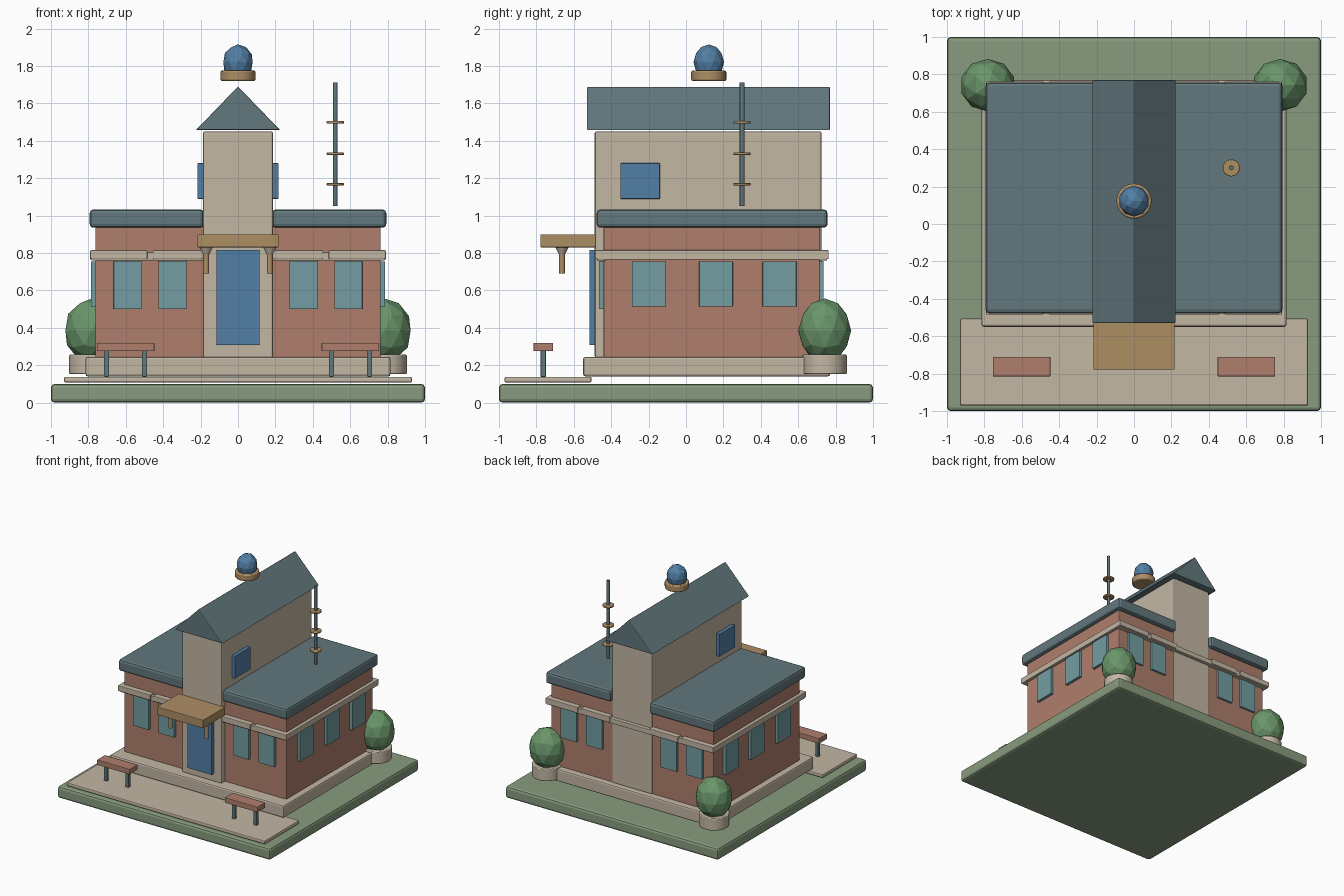
import bpy, bmesh
from mathutils import Matrix, Vector

cube = bpy.data.objects.get("Cube")
if cube:
    bpy.data.objects.remove(cube, do_unlink=True)


def material(name, r, g, b):
    lin = [((c / 255 + 0.055) / 1.055) ** 2.4 for c in (r, g, b)] + [1.0]
    m = bpy.data.materials.new(name)
    m.use_nodes = True
    m.diffuse_color = lin
    m.node_tree.nodes["Principled BSDF"].inputs["Base Color"].default_value = lin
    return m


GRASS = material("grass green", 136, 156, 126)
STONE = material("pale stone", 195, 183, 164)
BRICK = material("brick red", 175, 127, 109)
SLATE = material("slate roof", 98, 120, 125)
BLUE = material("door blue", 82, 127, 165)
GLASS = material("window teal", 115, 157, 162)
WOOD = material("light wood", 173, 142, 100)
LEAF = material("leaf green", 106, 150, 106)


def finish(name, bm, mat, bevel=0.0, segments=2, smooth=False):
    mesh = bpy.data.meshes.new(name)
    bmesh.ops.recalc_face_normals(bm, faces=bm.faces)
    bm.to_mesh(mesh)
    bm.free()
    mesh.materials.append(mat)
    ob = bpy.data.objects.new(name, mesh)
    bpy.context.collection.objects.link(ob)
    if bevel:
        mod = ob.modifiers.new("soft edges", "BEVEL")
        mod.width = bevel
        mod.segments = segments
        mod.limit_method = "ANGLE"
    if smooth:
        bpy.ops.object.select_all(action="DESELECT")
        ob.select_set(True)
        bpy.context.view_layer.objects.active = ob
        bpy.ops.object.shade_smooth_by_angle()
    return ob


def box(name, x, y, z, mat, bevel=0.004):
    """Box from (low, high) ranges on each axis."""
    bm = bmesh.new()
    bmesh.ops.create_cube(bm, size=1)
    for v in bm.verts:
        v.co = Vector([(a + b) / 2 + c * (b - a) for c, (a, b) in zip(v.co, (x, y, z))])
    return finish(name, bm, mat, bevel)


def cone(name, x, y, z, r_low, r_high, mat, bevel=0.0, sides=16):
    bm = bmesh.new()
    bmesh.ops.create_cone(bm, cap_ends=True, segments=sides, radius1=r_low, radius2=r_high,
                          depth=z[1] - z[0], matrix=Matrix.Translation((x, y, sum(z) / 2)))
    return finish(name, bm, mat, bevel, smooth=True)


def faceted_ball(name, centre, radii, mat):
    bm = bmesh.new()
    bmesh.ops.create_icosphere(bm, subdivisions=2, radius=1)
    for v in bm.verts:
        v.co = Vector([c + p * r for c, p, r in zip(centre, v.co, radii)])
    return finish(name, bm, mat)


def span(side, a, b):
    return tuple(sorted((side * a, side * b)))


# Ground, forecourt and plinth
box("ground_slab", (-1, 1), (-1, 1), (0, 0.10), GRASS, 0.02)
box("forecourt", (-0.93, 0.93), (-0.97, -0.505), (0.108, 0.138), STONE, 0.008)
box("plinth", (-0.815, 0.815), (-0.55, 0.77), (0.14, 0.245), STONE, 0.012)

# Main body and central tower
box("brick_walls", (-0.763, 0.763), (-0.44, 0.717), (0.24, 0.96), BRICK, 0.006)
box("tower", (-0.187, 0.187), (-0.488, 0.725), (0.24, 1.45), STONE, 0.01)

# Gabled tower roof, extruded from a triangle
bm = bmesh.new()
profile = [bm.verts.new((x, -0.53, z)) for x, z in ((-0.225, 1.457), (0.225, 1.457), (0, 1.69))]
front = bm.faces.new(profile)
ext = bmesh.ops.extrude_face_region(bm, geom=[front])
bmesh.ops.translate(bm, vec=(0, 1.3, 0),
                    verts=[g for g in ext["geom"] if isinstance(g, bmesh.types.BMVert)])
if front.is_valid is False or not any(abs(f.calc_center_median().y + 0.53) < 1e-4 for f in bm.faces):
    bm.faces.new(profile)
finish("gable_roof", bm, SLATE, 0.006)

# Stone band around the walls
box("band_front", (-0.785, 0.785), (-0.475, -0.43), (0.76, 0.803), STONE)
box("band_back", (-0.785, 0.785), (0.71, 0.755), (0.76, 0.803), STONE)

# Parts mirrored left and right
for s, side in ((1, "left"), (-1, "right")):
    box(f"flat_roof_{side}", span(s, 0.183, 0.793), (-0.478, 0.757), (0.935, 1.033), SLATE, 0.02)
    box(f"band_{side}", span(s, 0.755, 0.79), (-0.475, 0.755), (0.765, 0.815), STONE)
    for i, (a, b) in enumerate(((0.187, 0.455), (0.485, 0.79))):
        box(f"band_cap_front_{side}_{i}", span(s, a, b), (-0.485, -0.43), (0.768, 0.815), STONE)
        box(f"band_cap_back_{side}_{i}", span(s, a, b), (0.71, 0.762), (0.768, 0.815), STONE)

    # Windows
    for i, x in enumerate((0.35, 0.59)):
        for face, y in (("front", (-0.465, -0.43)), ("back", (0.70, 0.735))):
            box(f"{face}_window_{side}_{i}", span(s, x - 0.075, x + 0.075), y,
                (0.5, 0.757), GLASS, 0.003)
    for i, y in enumerate((-0.2, 0.16, 0.5)):
        box(f"side_window_{side}_{i}", span(s, 0.75, 0.787), (y - 0.09, y + 0.09),
            (0.513, 0.755), GLASS, 0.003)
    box(f"tower_window_{side}", span(s, 0.175, 0.217), (-0.35, -0.14), (1.09, 1.28), BLUE, 0.003)

    # Canopy brackets
    cone(f"canopy_post_{side}", s * 0.17, -0.663, (0.69, 0.82), 0.016, 0.016, WOOD, 0.002)
    cone(f"canopy_collar_{side}", s * 0.17, -0.663, (0.79, 0.83), 0.015, 0.035, STONE)

    # Bench
    box(f"bench_seat_{side}", span(s, 0.447, 0.755), (-0.815, -0.71), (0.275, 0.32), BRICK)
    for i, x in enumerate((0.5, 0.703)):
        box(f"bench_leg_{side}_{i}", span(s, x - 0.014, x + 0.014), (-0.777, -0.749),
            (0.138, 0.28), SLATE, 0.003)

    # Potted bush at the back corner
    cone(f"planter_{side}", s * 0.785, 0.742, (0.153, 0.257), 0.118, 0.118, STONE, 0.006)
    faceted_ball(f"bush_{side}", (s * 0.782, 0.742, 0.385), (0.148, 0.141, 0.172), LEAF)

# Entrance
box("door", (-0.115, 0.115), (-0.517, -0.48), (0.307, 0.817), BLUE)
box("canopy", (-0.217, 0.217), (-0.778, -0.483), (0.83, 0.9), WOOD)

# Finial above the ridge
cone("finial_base", 0, 0.122, (1.72, 1.775), 0.094, 0.094, WOOD, 0.008, 24)
faceted_ball("finial_globe", (0, 0.122, 1.82), (0.082, 0.082, 0.095), BLUE)

# Mast with rings
cone("mast", 0.52, 0.3, (1.05, 1.712), 0.013, 0.013, SLATE, 0.002, 12)
for i, z in enumerate((1.168, 1.33, 1.498)):
    cone(f"mast_ring_{i}", 0.52, 0.3, (z - 0.007, z + 0.007), 0.046, 0.046, WOOD, 0.004)
